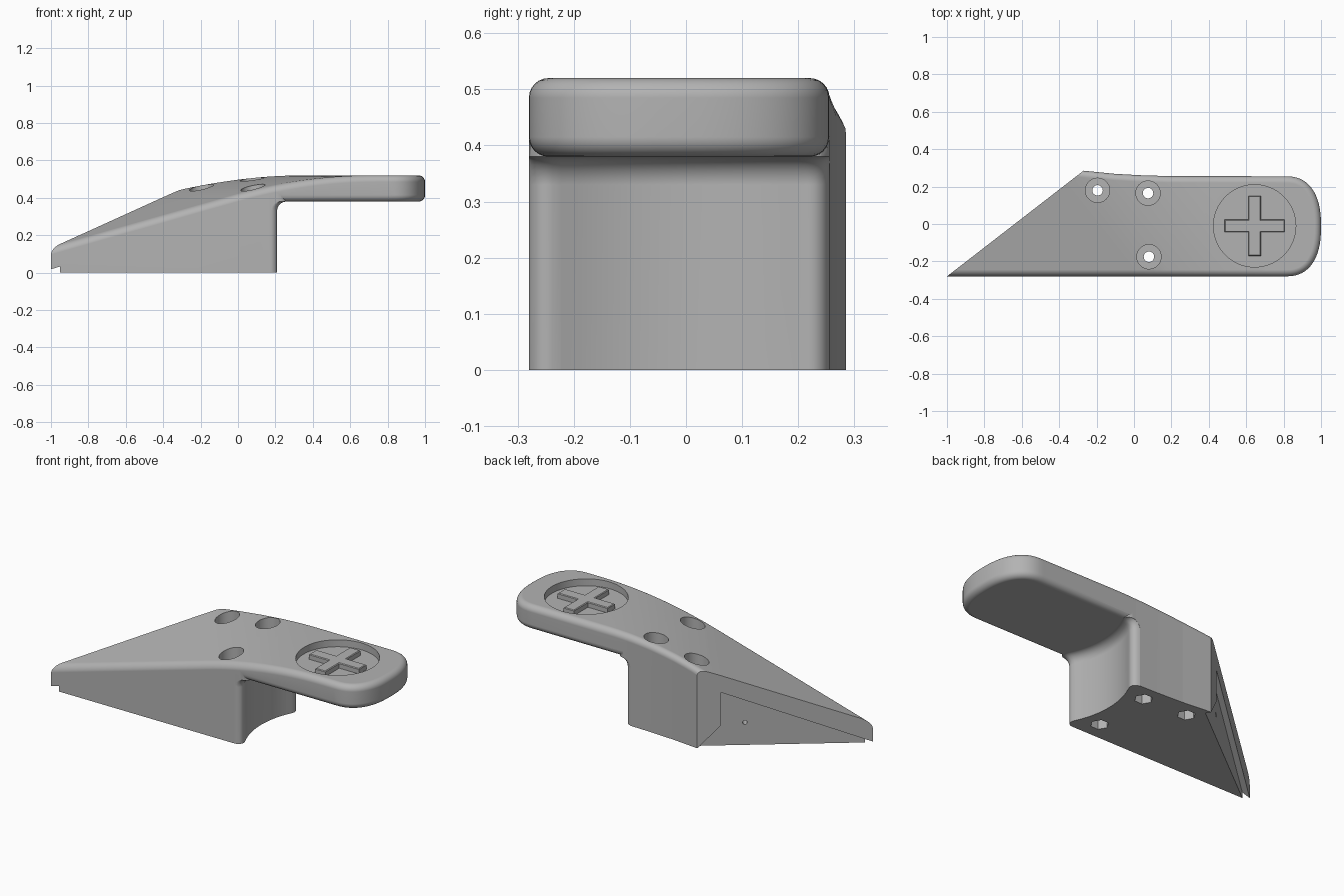
import bpy, bmesh, math
from mathutils import Vector

cube = bpy.data.objects.get("Cube")
if cube:
    bpy.data.objects.remove(cube, do_unlink=True)

grey = bpy.data.materials.new("plain grey")
grey.use_nodes = True
colour = (0.45, 0.45, 0.45, 1)
grey.diffuse_color = colour
grey.node_tree.nodes["Principled BSDF"].inputs["Base Color"].default_value = colour

TIP = Vector((-1, -0.28, 0))                    # sharp end of the wedge
ALONG = Vector((0.73, 0.565, 0)).normalized()   # along the slanted cut
OUT = Vector((-ALONG.y, ALONG.x, 0))            # out of the slanted cut
SKEW = 0.774                                    # top profile runs square to the cut
ROUND = 0.035
TOP = 0.52


def along(x, y):
    return x + SKEW * (y + 0.28)


def top_height(s):
    # straight ramp easing into a level top
    if s > 0.74:
        return TOP
    if s < 0:
        return 0.415 + 0.284 * s
    return TOP - 0.192 * (0.74 - s) ** 2


def add_object(name, bm):
    bmesh.ops.recalc_face_normals(bm, faces=bm.faces)
    mesh = bpy.data.meshes.new(name)
    bm.to_mesh(mesh)
    bm.free()
    mesh.materials.append(grey)
    obj = bpy.data.objects.new(name, mesh)
    bpy.context.collection.objects.link(obj)
    return obj


def loft(rings):
    # closed skin through matching rings
    bm = bmesh.new()
    loops = [[bm.verts.new(p) for p in ring] for ring in rings]
    n = len(loops[0])
    for a, b in zip(loops, loops[1:]):
        for i in range(n):
            j = (i + 1) % n
            bm.faces.new((a[i], a[j], b[j], b[i]))
    bm.faces.new(loops[0][::-1])
    bm.faces.new(loops[-1])
    return bm


def inset(points, d):
    # move a counter-clockwise outline inwards
    result = []
    for i, p in enumerate(points):
        e1 = (p - points[i - 1]).normalized()
        e2 = (points[(i + 1) % len(points)] - p).normalized()
        n1, n2 = Vector((-e1.y, e1.x)), Vector((-e2.y, e2.x))
        result.append(p + (n1 + n2) * (d / (1 + n1.dot(n2))))
    return result


def ring(points, z):
    return [(p[0], p[1], z) for p in points]


def prism(name, points, z0, z1):
    return add_object(name, loft([ring(points, z0), ring(points, z1)]))


def circle(x, y, r, n=48, turn=0):
    return [(x + r * math.cos(turn + math.tau * i / n),
             y + r * math.sin(turn + math.tau * i / n)) for i in range(n)]


def combine(obj, tool, operation="DIFFERENCE"):
    mod = obj.modifiers.new(operation, "BOOLEAN")
    mod.operation, mod.object, mod.solver = operation, tool, "EXACT"
    bpy.context.view_layer.objects.active = obj
    bpy.ops.object.modifier_apply(modifier=mod.name)
    bpy.data.objects.remove(tool, do_unlink=True)


# plan outline with a blunt rounded right-hand end
outline = [Vector((-1.4, -0.28))]
for i in range(33):
    t = -math.pi / 2 + math.pi * i / 32
    c, s = max(math.cos(t), 0), math.sin(t)
    outline.append(Vector((0.81 + 0.19 * c ** 0.83,
                           -0.0125 + math.copysign(0.2675 * abs(s) ** 0.83, s))))
outline += [Vector(p) for p in ((0.2, 0.256), (0.05, 0.26), (-0.1, 0.268), (-0.27, 0.285), (-1.4, 0.34))]

# main body: rounded top edge, sliced and bent to the top profile
steps = [math.pi / 2 * i / 6 for i in range(7)]
rings = [ring(outline, 0)]
for a in steps:
    rings.append(ring(inset(outline, ROUND * (1 - math.cos(a))), TOP - ROUND + ROUND * math.sin(a)))
bm = loft(rings)
for i in range(19):
    bmesh.ops.bisect_plane(bm, geom=bm.verts[:] + bm.edges[:] + bm.faces[:],
                           plane_co=(0.74 * i / 18, -0.28, 0), plane_no=(1, SKEW, 0))
for v in bm.verts:
    if v.co.z > 0.4:
        v.co.z += top_height(along(v.co.x, v.co.y)) - TOP
cut = bmesh.ops.bisect_plane(bm, geom=bm.verts[:] + bm.edges[:] + bm.faces[:],
                             plane_co=TIP, plane_no=OUT, clear_outer=True)
bmesh.ops.holes_fill(bm, edges=[e for e in bm.edges if e.is_boundary], sides=0)
body = add_object("handle_body", bm)

# envelope under the grip: hollow block end, blended into a rounded underside
UNDER, BLEND, MID = 0.38, 0.05, -0.0125
end = [(-0.5, 0.175), (-0.268, 0.175), (-0.264, 0.19), (-0.254, 0.203), (-0.24, 0.209), (-0.226, 0.208)]
hollow = [(y, 0.645 - math.sqrt(0.4899 ** 2 - y * y)) for y in [-0.21 + 0.03 * i for i in range(15)]]
end = end + hollow + [(-y, x) for y, x in reversed(end)]


def block_ring(shift, z):
    return [(-1.6, -0.5, z)] + [(x + shift, y + MID, z) for y, x in end] + [(-1.6, 0.5, z)]


rings = [block_ring(0, -0.1)]
for a in steps:
    rings.append(block_ring(BLEND * (1 - math.cos(a)), UNDER - BLEND + BLEND * math.sin(a)))
rings.append(block_ring(BLEND, 0.6))
envelope = add_object("block_envelope", loft(rings))

rings = [ring(inset(outline, ROUND * (1 - math.sin(a))), UNDER + ROUND * (1 - math.cos(a))) for a in steps]
rings += [ring(inset(outline, -0.01), UNDER + ROUND + 0.004), ring(inset(outline, -0.01), 0.65)]
combine(envelope, add_object("grip_envelope", loft(rings)), "UNION")
combine(body, envelope, "INTERSECT")


# shallow pocket in the slanted face, open at the bottom
def on_cut(u, z, w):
    return TIP + ALONG * u + OUT * w + Vector((0, 0, z))


pocket = [(0.93, -0.01), (0.797, 0.13), (0.797, 0.32), (0, 0.018), (-0.1, 0.0), (-0.1, -0.01)]
combine(body, add_object("pocket_cutter", loft([[on_cut(u, z, w) for u, z in pocket] for w in (-0.03, 0.1)])))
pin = circle(0.67, 0.13, 0.012, 16)
combine(body, add_object("pin_cutter", loft([[on_cut(u, z, w) for u, z in pin] for w in (-0.09, 0.05)])))

# three screw holes: counterbore, shaft and hexagonal nut recess
for x, y in ((-0.195, 0.18), (0.075, 0.165), (0.08, -0.175)):
    floor = top_height(along(x, y)) - 0.08
    combine(body, prism("counterbore_cutter", circle(x, y, 0.065), floor, 0.7))
    combine(body, prism("shaft_cutter", circle(x, y, 0.028, 24), -0.05, 0.6))
    combine(body, prism("nut_cutter", circle(x, y, 0.048, 6), -0.05, 0.09))

# round recess in the grip
DX, DY = 0.645, -0.01
combine(body, prism("recess_cutter", circle(DX, DY, 0.22, 80), TOP - 0.04, 0.7))

# raised cross standing in the recess
L, W = 0.16, 0.033
arm = [(L, -W), (L, W), (W, W)]
cross = []
for q in range(4):
    c, s = round(math.cos(q * math.pi / 2)), round(math.sin(q * math.pi / 2))
    cross += [Vector((DX + c * x - s * y, DY + s * x + c * y)) for x, y in arm]
cross_obj = add_object("raised_cross", loft([ring(cross, TOP - 0.045), ring(cross, TOP - 0.014),
                                             ring(inset(cross, 0.004), TOP - 0.01)]))

# smooth the rounded areas, keep the cut edges crisp
for obj in (body, cross_obj):
    bpy.ops.object.select_all(action="DESELECT")
    obj.select_set(True)
    bpy.context.view_layer.objects.active = obj
    bpy.ops.object.shade_smooth_by_angle(angle=math.radians(32))
    weighted = obj.modifiers.new("Weighted Normals", "WEIGHTED_NORMAL")
    weighted.keep_sharp = True
